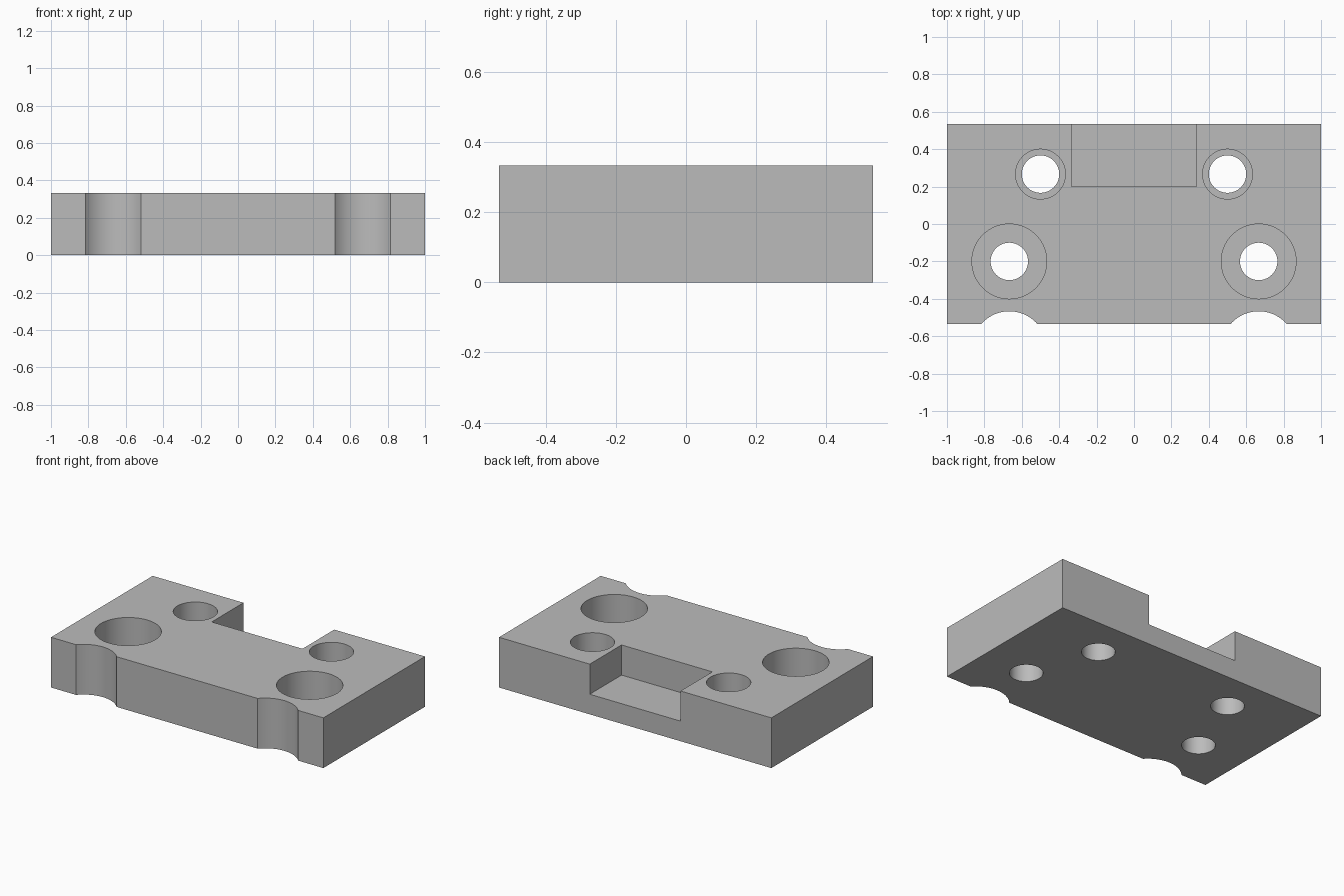
import bpy
import math

if "Cube" in bpy.data.objects:
    bpy.data.objects.remove(bpy.data.objects["Cube"])

W, D, H = 2.0, 16 / 15, 1 / 3      # block size
BORE_FLOOR = 2 / 15                # height of the recess floors
OVER = 0.1                         # cutter overshoot

grey = bpy.data.materials.new("plain grey")
grey.diffuse_color = (0.5, 0.5, 0.5, 1)
grey.use_nodes = True
grey.node_tree.nodes["Principled BSDF"].inputs["Base Color"].default_value = grey.diffuse_color


def box(name, x0, x1, y0, y1, z0, z1):
    bpy.ops.mesh.primitive_cube_add(
        size=1, location=((x0 + x1) / 2, (y0 + y1) / 2, (z0 + z1) / 2))
    ob = bpy.context.object
    ob.name = name
    ob.scale = (x1 - x0, y1 - y0, z1 - z0)
    bpy.ops.object.transform_apply(location=True, rotation=True, scale=True)
    ob.data.materials.append(grey)
    return ob


def cylinder(name, x, y, r, z0):
    z1 = H + OVER
    bpy.ops.mesh.primitive_cylinder_add(
        vertices=64, radius=r, depth=z1 - z0, location=(x, y, (z0 + z1) / 2))
    ob = bpy.context.object
    ob.name = name
    ob.data.materials.append(grey)
    return ob


# Rectangular slot open at the back and top
cutters = [box("slot_cutter", -1 / 3, 1 / 3, 0.2, D / 2 + OVER, BORE_FLOOR, H + OVER)]

# Mirrored counterbored holes and front notches
for side in (-1, 1):
    for x, y, bore in ((0.5, 4 / 15, 2 / 15), (2 / 3, -0.2, 0.2)):
        cutters.append(cylinder("counterbore_cutter", side * x, y, bore, BORE_FLOOR))
        cutters.append(cylinder("hole_cutter", side * x, y, 0.1, -OVER))
    cutters.append(cylinder("notch_cutter", side * 2 / 3, -2 / 3, 0.2, -OVER))

# Solid block, cut by every cutter in turn
block = box("mounting_block", -W / 2, W / 2, -D / 2, D / 2, 0, H)
for cutter in cutters:
    mod = block.modifiers.new("cut", "BOOLEAN")
    mod.operation = "DIFFERENCE"
    mod.solver = "EXACT"
    mod.object = cutter
    bpy.ops.object.modifier_apply(modifier=mod.name)
for cutter in cutters:
    bpy.data.objects.remove(cutter, do_unlink=True)

# Smooth bore walls, crisp edges
bpy.context.view_layer.objects.active = block
block.select_set(True)
bpy.ops.object.shade_smooth_by_angle(angle=math.radians(30))
